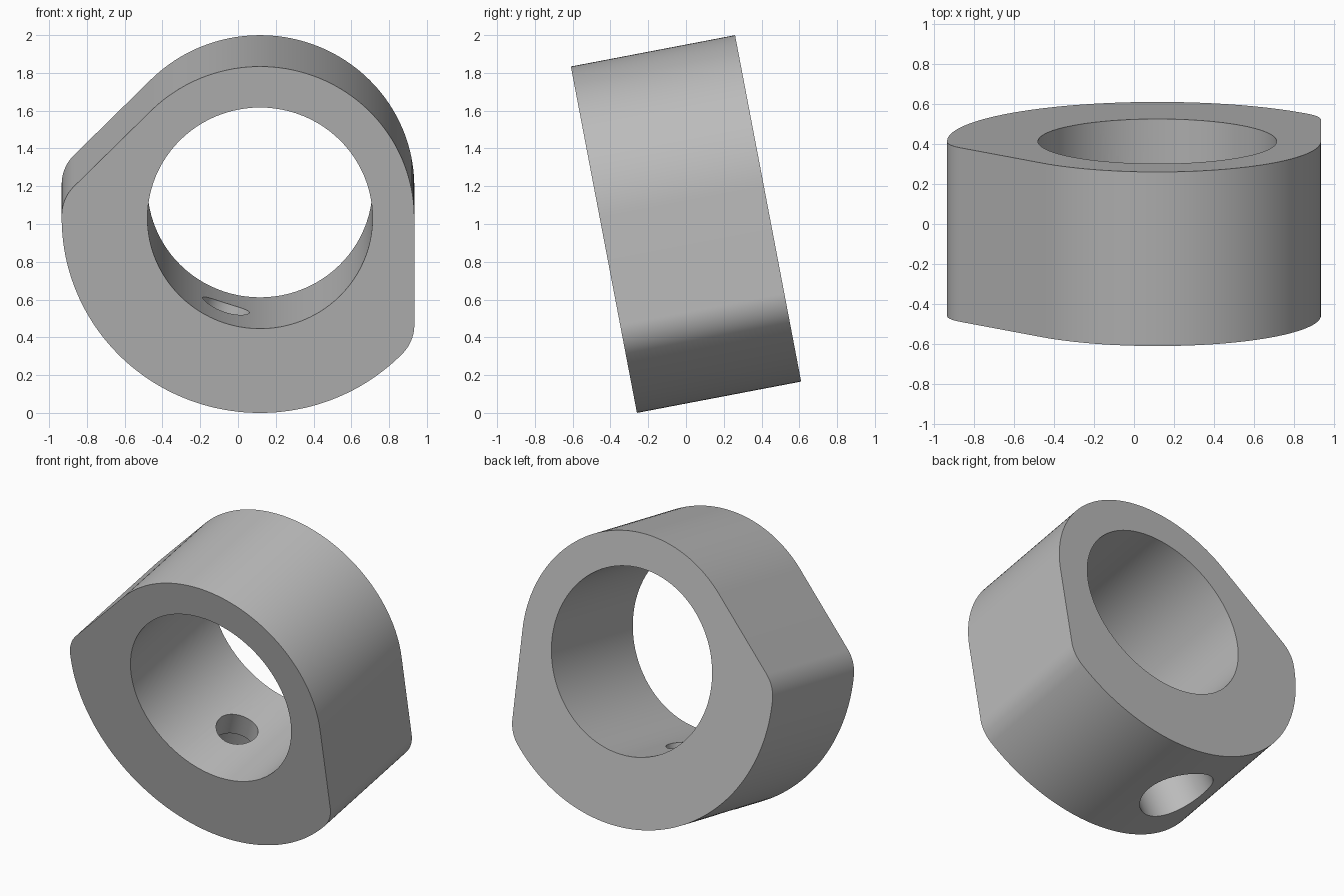
import bpy, bmesh
from math import cos, sin, radians, sqrt, atan2, pi
from mathutils import Vector, Matrix

cube = bpy.data.objects.get("Cube")
if cube:
    bpy.data.objects.remove(cube, do_unlink=True)

BIG, SMALL, BORE, FILLET = 1.05, 0.817, 0.596, 0.22
DEPTH = 0.885
TILT = radians(10.8)
OFF = (BIG - SMALL) / 2
CENTRE = Vector((OFF, 0, OFF))

grey = bpy.data.materials.new("plain_grey")
grey.use_nodes = True
colour = (0.5, 0.5, 0.5, 1)
grey.diffuse_color = colour
grey.node_tree.nodes["Principled BSDF"].inputs["Base Color"].default_value = colour


def make_object(name, bm):
    bmesh.ops.recalc_face_normals(bm, faces=bm.faces)
    mesh = bpy.data.meshes.new(name)
    bm.to_mesh(mesh)
    bm.free()
    mesh.materials.append(grey)
    obj = bpy.data.objects.new(name, mesh)
    bpy.context.collection.objects.link(obj)
    return obj


def arc(cx, cz, radius, start, end, steps):
    angles = [start + (end - start) * i / steps for i in range(steps + 1)]
    return [(cx + radius * cos(a), cz + radius * sin(a)) for a in angles]


def cylinder(name, radius, start, end, direction):
    """Cutter along a direction, between two distances from the bore centre."""
    bm = bmesh.new()
    place = Matrix.Translation(CENTRE + direction * (start + end) / 2)
    place = place @ direction.to_track_quat("Z", "Y").to_matrix().to_4x4()
    bmesh.ops.create_cone(bm, cap_ends=True, segments=96, radius1=radius,
                          radius2=radius, depth=end - start, matrix=place)
    obj = make_object(name, bm)
    obj.hide_render = True
    return obj


# Outline: small arc, two tangent flats, rounded corners, large arc
fx = SMALL - FILLET
fz = sqrt((BIG - FILLET) ** 2 - fx ** 2)
turn = atan2(fz, fx)
left = radians(135)
lx = fx * cos(left) - fz * sin(left)
lz = fx * sin(left) + fz * cos(left)
outline = arc(0, 0, SMALL, 0, left, 60)
outline += arc(lx, lz, FILLET, left, left + turn, 14)
outline += arc(0, 0, BIG, left + turn, 2 * pi - turn, 70)[1:]
outline += arc(fx, -fz, FILLET, 2 * pi - turn, 2 * pi, 14)[1:]

# Collar body, extruded from front to back
bm = bmesh.new()
face = bm.faces.new([bm.verts.new((x + OFF, -DEPTH / 2, z + OFF)) for x, z in outline])
extruded = bmesh.ops.extrude_face_region(bm, geom=[face])["geom"]
bmesh.ops.translate(bm, vec=(0, DEPTH, 0),
                    verts=[v for v in extruded if isinstance(v, bmesh.types.BMVert)])
collar = make_object("collar_body", bm)

# Bore and counterbored screw hole
radial = Vector((-sin(radians(18)), 0, -cos(radians(18))))
cutters = [
    cylinder("bore_cutter", BORE, -1, 1, Vector((0, 1, 0))),
    cylinder("screw_hole_cutter", 0.13, 0.3, 1.2, radial),
    cylinder("counterbore_cutter", 0.24, 0.752, 1.3, radial),
]
bpy.ops.object.select_all(action="DESELECT")
bpy.context.view_layer.objects.active = collar
collar.select_set(True)
for cutter in cutters:
    cut = collar.modifiers.new(cutter.name, "BOOLEAN")
    cut.operation = "DIFFERENCE"
    cut.solver = "EXACT"
    cut.object = cutter
    bpy.ops.object.modifier_apply(modifier=cut.name)
    bpy.data.objects.remove(cutter, do_unlink=True)

# Lean the collar back and stand it on the ground
collar.data.transform(Matrix.Rotation(TILT, 4, "X"))
lowest = min(v.co.z for v in collar.data.vertices)
collar.data.transform(Matrix.Translation((0, 0, -lowest)))
bpy.ops.object.shade_smooth_by_angle(angle=radians(30))
